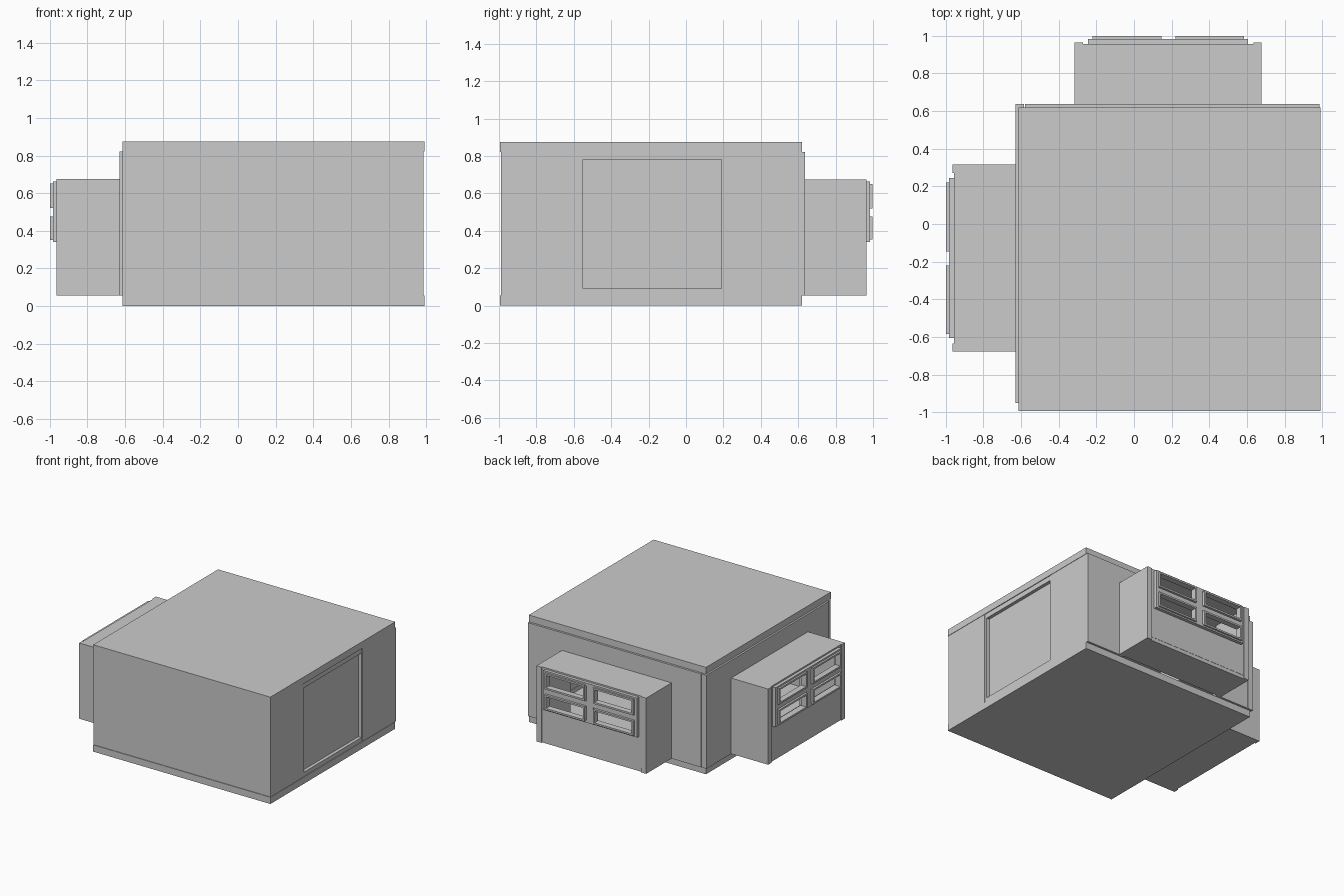
import bpy, bmesh
from mathutils import Matrix, Vector


def boxes(name, items, xf=Matrix.Identity(4)):
    """One object made of boxes, each given as (x0, x1, y0, y1, z0, z1)."""
    bm = bmesh.new()
    for x0, x1, y0, y1, z0, z1 in items:
        m = Matrix.LocRotScale(Vector(((x0 + x1) / 2, (y0 + y1) / 2, (z0 + z1) / 2)),
                               None, Vector((x1 - x0, y1 - y0, z1 - z0)))
        bmesh.ops.create_cube(bm, size=1, matrix=m)
    bm.transform(xf)
    if xf.determinant() < 0:
        bmesh.ops.reverse_faces(bm, faces=bm.faces[:])
    me = bpy.data.meshes.new(name)
    bm.to_mesh(me)
    bm.free()
    ob = bpy.data.objects.new(name, me)
    bpy.context.collection.objects.link(ob)
    return ob


def ring(x0, x1, z0, z1, w, y0, y1):
    """Four bars framing an opening in the xz plane."""
    return [(x0, x0 + w, y0, y1, z0, z1), (x1 - w, x1, y0, y1, z0, z1),
            (x0 + w, x1 - w, y0, y1, z0, z0 + w), (x0 + w, x1 - w, y0, y1, z1 - w, z1)]


Z0, Z1 = 0.055, 0.82       # wall bottom and top

# Floor and roof slabs
boxes("floor_slab", [(-0.615, 0.99, -0.995, 0.62, 0, Z0)])
boxes("roof_slab", [(-0.615, 0.99, -0.995, 0.62, Z1, 0.875)])

# Plain front wall
boxes("front_wall", [(-0.615, 0.94, -0.99, -0.945, Z0, Z1)])

# Right wall with its doorway, frame and recessed door
boxes("right_wall", [(0.94, 0.987, -0.99, -0.57, Z0, Z1),
                     (0.94, 0.987, 0.20, 0.585, Z0, Z1)])
boxes("door_frame", [(0.94, 0.984, -0.57, -0.55, Z0, Z1), (0.94, 0.984, 0.19, 0.20, Z0, Z1),
                     (0.94, 0.984, -0.55, 0.19, Z0, 0.09), (0.94, 0.984, -0.55, 0.19, 0.78, Z1)])
boxes("door", [(0.942, 0.957, -0.55, 0.19, 0.09, 0.78)])

# Back and left walls are the same design, swapped across the x = -y diagonal
swap = Matrix(((0, -1, 0, 0), (-1, 0, 0, 0), (0, 0, 1, 0), (0, 0, 0, 1)))
for side, xf, wall_x0, wall_x1, wall_y in (
        ("back", Matrix.Identity(4), -0.58, 0.987, 0.637),
        ("left", swap, -0.637, 0.95, 0.63)):
    # Wall with an opening into the bay
    boxes(side + "_wall", [(wall_x0, -0.28, 0.585, wall_y, Z0, Z1),
                           (0.635, wall_x1, 0.585, wall_y, Z0, Z1),
                           (-0.28, 0.635, 0.585, wall_y, 0.655, Z1)], xf)
    # Bay shell: side walls, floor, roof and the wall under the window
    boxes(side + "_bay", [(-0.315, -0.27, wall_y, 0.965, Z0, 0.675),
                          (0.635, 0.678, wall_y, 0.965, Z0, 0.675),
                          (-0.27, 0.635, wall_y, 0.955, Z0, 0.085),
                          (-0.27, 0.635, wall_y, 0.957, 0.655, 0.675),
                          (-0.27, 0.635, 0.915, 0.957, 0.085, 0.345),
                          (-0.27, -0.24, 0.915, 0.957, 0.345, 0.655),
                          (0.605, 0.635, 0.915, 0.957, 0.345, 0.655)], xf)
    # Window frame with its cross bars
    boxes(side + "_window_frame",
          ring(-0.245, 0.605, 0.34, 0.663, 0.022, 0.94, 0.983)
          + [(0.155, 0.215, 0.94, 0.983, 0.362, 0.641),
             (-0.223, 0.155, 0.94, 0.983, 0.477, 0.517),
             (0.215, 0.583, 0.94, 0.983, 0.477, 0.517)], xf)
    # Four open sashes
    sashes = []
    for x0, x1 in ((-0.22, 0.145), (0.22, 0.585)):
        for z0, z1 in ((0.352, 0.475), (0.52, 0.65)):
            sashes += ring(x0, x1, z0, z1, 0.014, 0.95, 0.998)
    boxes(side + "_window_sashes", sashes, xf)
